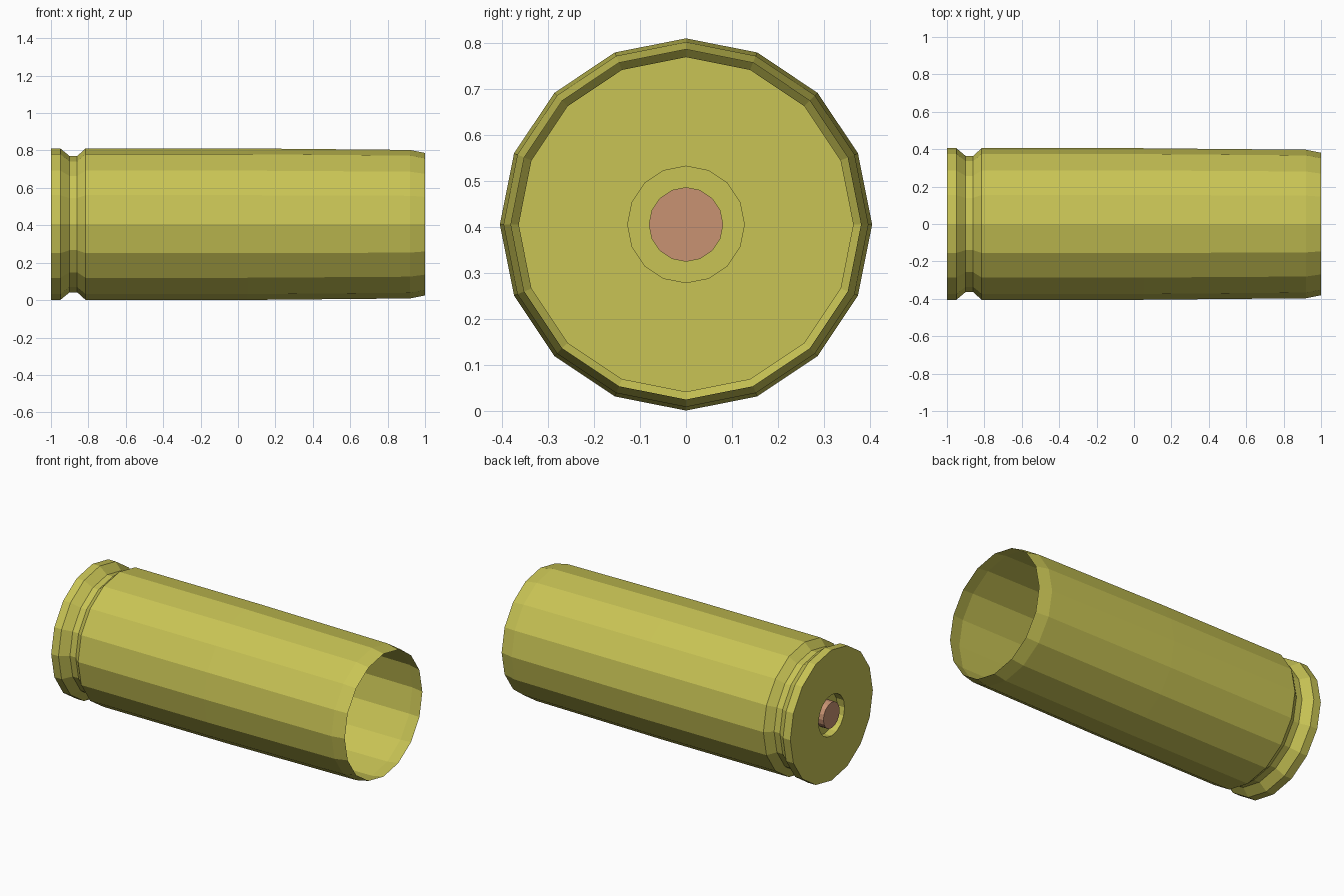
import bpy, bmesh
from math import sin, cos, pi

if "Cube" in bpy.data.objects:
    bpy.data.objects.remove(bpy.data.objects["Cube"])

SIDES = 16
AXIS_Z = 0.406


def material(name, color):
    mat = bpy.data.materials.new(name)
    mat.diffuse_color = (*color, 1)
    mat.use_nodes = True
    mat.node_tree.nodes["Principled BSDF"].inputs["Base Color"].default_value = mat.diffuse_color
    return mat


def lathe(name, profile, mat, cap_start=False):
    """Revolve (x, radius) points around the horizontal x axis."""
    bm = bmesh.new()
    rings = [[bm.verts.new((x, r * cos(2 * pi * i / SIDES), r * sin(2 * pi * i / SIDES)))
              for i in range(SIDES)] for x, r in profile]
    for a, b in zip(rings, rings[1:]):
        for i in range(SIDES):
            j = (i + 1) % SIDES
            bm.faces.new((a[i], a[j], b[j], b[i]))
    if cap_start:
        bm.faces.new(rings[0][::-1])
    mesh = bpy.data.meshes.new(name)
    bm.to_mesh(mesh)
    bm.free()
    mesh.materials.append(mat)
    obj = bpy.data.objects.new(name, mesh)
    obj.location.z = AXIS_Z
    bpy.context.collection.objects.link(obj)
    return obj


brass = material("brass", (0.58, 0.55, 0.09))
copper = material("copper", (0.58, 0.29, 0.17))

# Thin open shell: primer pocket, flat head, rim, extractor groove, tapered body, mouth
lathe("casing_shell", [
    (-0.95, 0.08), (-0.95, 0.128), (-1.0, 0.128),
    (-1.0, 0.405), (-0.95, 0.405),
    (-0.90, 0.364), (-0.86, 0.364), (-0.815, 0.405),
    (0.05, 0.405), (0.92, 0.397), (1.0, 0.381),
], brass)

# Primer standing in the pocket, open towards the inside
lathe("primer", [(-1.0, 0.08), (-0.95, 0.08)], copper, cap_start=True)
